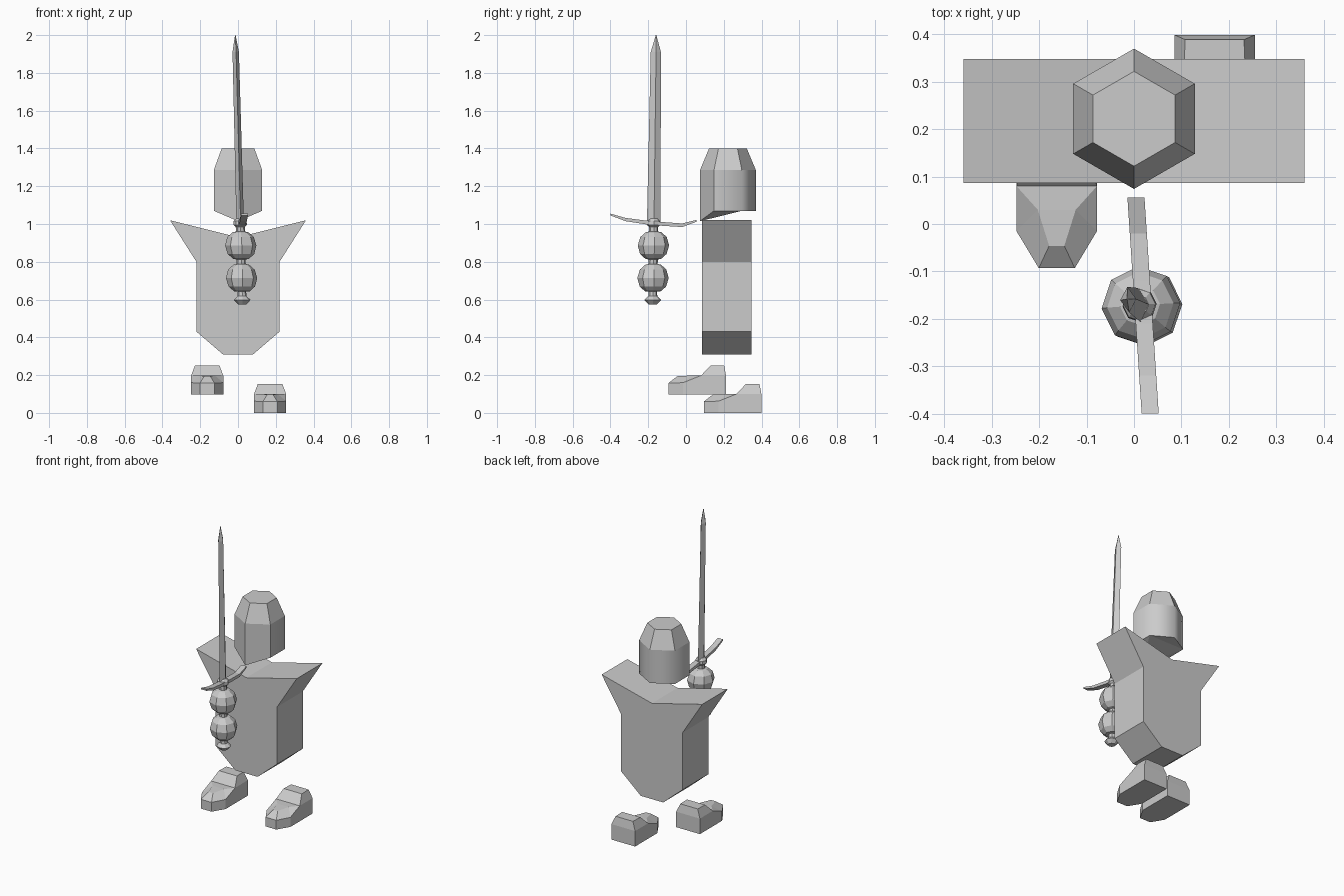
import bpy, bmesh
from math import sin, cos, radians

if "Cube" in bpy.data.objects:
    bpy.data.objects.remove(bpy.data.objects["Cube"])


def make(name, verts, faces, smooth=()):
    me = bpy.data.meshes.new(name)
    me.from_pydata(verts, [], faces)
    bm = bmesh.new()
    bm.from_mesh(me)
    bmesh.ops.recalc_face_normals(bm, faces=bm.faces)
    bm.faces.ensure_lookup_table()
    for i in smooth:
        bm.faces[i].smooth = True
    bm.to_mesh(me)
    bm.free()
    ob = bpy.data.objects.new(name, me)
    bpy.context.collection.objects.link(ob)
    return ob


def bridge(rings, n):
    """Side quads between stacked rings of n vertices."""
    return [(r * n + i, r * n + (i + 1) % n, (r + 1) * n + (i + 1) % n, (r + 1) * n + i)
            for r in range(rings - 1) for i in range(n)]


def sword_axis(z):
    """Centre of the slightly leaning sword at height z."""
    return 0.022 - 0.026 * (z - 0.6), -0.176 + 0.0125 * (z - 0.6)


def sword_part(name, profile, n):
    """Stacked rings (rx, ry, z) along the sword axis."""
    verts = []
    for rx, ry, z in profile:
        cx, cy = sword_axis(z)
        for i in range(n):
            a = radians(360 / n * i)
            u, v = rx * cos(a), ry * sin(a)
            verts.append((cx + u - 0.067 * v, cy + v + 0.067 * u, z))
    k = len(profile)
    caps = [tuple(range(n)), tuple(range((k - 1) * n, k * n))]
    return make(name, verts, bridge(k, n) + caps)


# Torso: flat shield-like outline extruded front to back
half = [(0.36, 1.02), (0.22, 0.80), (0.22, 0.43), (0.08, 0.31)]
outline = [(0, 0.93)] + half + [(-x, z) for x, z in reversed(half)]
n = len(outline)
make("torso", [(x, y, z) for y in (0.086, 0.348) for x, z in outline],
     bridge(2, n) + [tuple(range(n)), tuple(range(n, 2 * n))])

# Head: hexagonal helmet with a chin point at the front
verts = []
for r, z in ((0.148, 1.07), (0.148, 1.285), (0.1, 1.4)):
    for i in range(6):
        a = radians(-90 + 60 * i)
        verts.append((r * cos(a), 0.222 + r * sin(a), 1.015 if z == 1.07 and i == 0 else z))
make("head", verts, bridge(3, 6) + [(0, 1, 2), (0, 2, 4), (0, 4, 5), (2, 3, 4), tuple(range(12, 18))],
     smooth=(1, 2, 3, 4))

# Feet: low shoe with raised ankle; right half points, mirrored in code
foot = [(0.038, -0.093, 0), (0.085, -0.015, 0), (0.085, 0.08, 0), (0.085, 0.212, 0),
        (0.038, -0.093, 0.06), (0.085, -0.015, 0.062), (0.085, 0.08, 0.1), (0.085, 0.212, 0.1),
        (0.016, -0.046, 0.096), (0.04, 0.03, 0.1), (0.065, 0.13, 0.153), (0.062, 0.202, 0.153)]
side = [(0, 1, 5, 4), (1, 2, 6, 5), (2, 3, 7, 6), (4, 5, 9, 8), (5, 6, 9), (6, 7, 11, 10)]
middle = [(0, 4), (4, 8), (8, 9), (9, 6), (6, 10), (10, 11), (11, 7), (7, 3)]
m = len(foot)
foot_faces = side + [tuple(i + m for i in f) for f in side]
foot_faces += [(a, b, b + m, a + m) for a, b in middle]
foot_faces.append((0, 1, 2, 3, 3 + m, 2 + m, 1 + m, m))
for name, (ox, oy, oz) in (("foot_left", (-0.163, 0, 0.098)), ("foot_right", (0.17, 0.187, 0))):
    make(name, [(s * x + ox, y + oy, z + oz) for s in (1, -1) for x, y, z in foot], foot_faces)

# Sword handle: pommel, two grip balls and a collar
ball = [(0.042, -0.07), (0.07, -0.045), (0.083, 0), (0.07, 0.045), (0.042, 0.07)]
profile = [(0.022, 0.575), (0.044, 0.598), (0.024, 0.618), (0.022, 0.643)]
for centre in (0.714, 0.886):
    profile += [(r, centre + dz) for r, dz in ball]
    profile += [(0.024, centre + 0.074), (0.024, centre + 0.098)]
profile += [(0.036, 0.995), (0.034, 1.015), (0.02, 1.03)]
sword_part("sword_handle", [(r, r, z) for r, z in profile], 8)

# Sword blade: diamond section tapering to a point
sword_part("sword_blade", [(0.02, 0.036, 1.0), (0.017, 0.027, 1.91), (0.0015, 0.0015, 2.0)], 4)

# Crossguard: curved strip swept front to back (y, lower z, upper z)
strip = [(-0.4, 1.045, 1.055), (-0.32, 1.015, 1.032), (-0.21, 0.998, 1.018),
         (-0.12, 0.99, 1.01), (-0.02, 0.984, 1.003), (0.056, 1.012, 1.022)]
verts = []
for y, lo, hi in strip:
    cx = 0.019 - 0.066 * (y + 0.17)
    verts += [(cx - 0.018, y, lo), (cx + 0.018, y, lo), (cx + 0.018, y, hi), (cx - 0.018, y, hi)]
k = len(strip)
make("sword_crossguard", verts, bridge(k, 4) + [(0, 1, 2, 3), tuple(range(4 * k - 4, 4 * k))])
